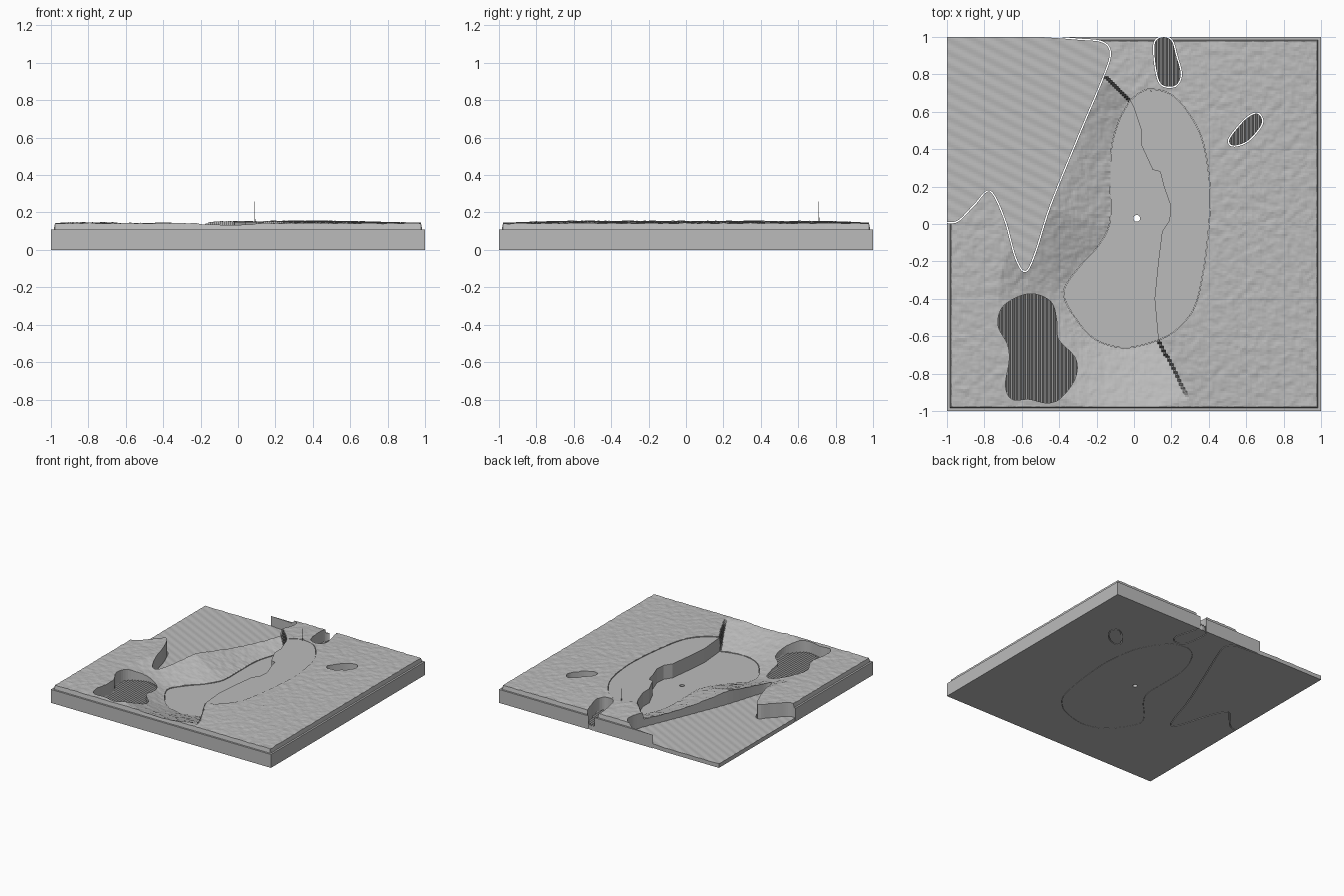
import bpy
import bmesh
import math
from mathutils import Vector, noise, kdtree

default_cube = bpy.data.objects.get("Cube")
if default_cube:
    bpy.data.objects.remove(default_cube, do_unlink=True)

grey = bpy.data.materials.new("plain grey")
grey.use_nodes = True
grey.diffuse_color = (0.5, 0.5, 0.5, 1)
grey.node_tree.nodes["Principled BSDF"].inputs["Base Color"].default_value = (0.5, 0.5, 0.5, 1)


def make_object(name, bm):
    bmesh.ops.recalc_face_normals(bm, faces=bm.faces[:])
    mesh = bpy.data.meshes.new(name)
    bm.to_mesh(mesh)
    bm.free()
    mesh.materials.append(grey)
    obj = bpy.data.objects.new(name, mesh)
    bpy.context.scene.collection.objects.link(obj)
    return obj


def smooth(points, closed=False, steps=6):
    """Rounded curve through the given points."""
    pts = [Vector(p) for p in points]
    count = len(pts)

    def at(i):
        return pts[i % count] if closed else pts[max(0, min(count - 1, i))]

    curve = []
    for i in range(count if closed else count - 1):
        a, b, c, d = (at(i + k) for k in (-1, 0, 1, 2))
        for s in range(steps):
            t = s / steps
            curve.append(b + (c - a) * t / 2
                         + (a - b * 2.5 + c * 2 - d / 2) * t ** 2
                         + (b * 3 - a - c * 3 + d) * t ** 3 / 2)
    return curve if closed else curve + [pts[-1]]


def expand(outline, gap):
    """Push a closed outline outwards by the width of the gap."""
    count = len(outline)
    area = sum(outline[i - 1].cross(outline[i]) for i in range(count))
    side = math.copysign(gap, area)
    result = []
    for i, point in enumerate(outline):
        along = (outline[(i + 1) % count] - outline[i - 1]).normalized()
        result.append(point + Vector((along.y, -along.x)) * side)
    return result


def prism(name, outline, bottom, top):
    bm = bmesh.new()
    face = bm.faces.new([bm.verts.new((p.x, p.y, bottom)) for p in outline])
    grown = bmesh.ops.extrude_face_region(bm, geom=[face])["geom"]
    for v in grown:
        if isinstance(v, bmesh.types.BMVert):
            v.co.z = top
    return make_object(name, bm)


def relief(name, xs, ys, height, bottom=0):
    """Closed block whose top follows a height function."""
    bm = bmesh.new()
    rows = [[bm.verts.new((x, y, height(x, y))) for x in xs] for y in ys]
    for low, high in zip(rows, rows[1:]):
        for i in range(len(xs) - 1):
            bm.faces.new((low[i], low[i + 1], high[i + 1], high[i]))
    rim = [e for e in bm.edges if e.is_boundary]
    skirt = bmesh.ops.extrude_edge_only(bm, edges=rim)["geom"]
    for v in skirt:
        if isinstance(v, bmesh.types.BMVert):
            v.co.z = bottom
    bmesh.ops.holes_fill(bm, edges=[e for e in bm.edges if e.is_boundary])
    return make_object(name, bm)


def carve(obj, cutters, operation="DIFFERENCE"):
    """Apply boolean cuts and discard the cutters."""
    for cutter in cutters:
        cutter.hide_render = True
        mod = obj.modifiers.new("cut", "BOOLEAN")
        mod.operation = operation
        mod.solver = "MANIFOLD"
        mod.object = cutter
    bpy.context.view_layer.update()
    graph = bpy.context.evaluated_depsgraph_get()
    mesh = bpy.data.meshes.new_from_object(obj.evaluated_get(graph))
    obj.modifiers.clear()
    obj.data = mesh
    for cutter in cutters:
        bpy.data.objects.remove(cutter, do_unlink=True)


def span(start, end, step):
    count = max(1, round((end - start) / step))
    return [start + (end - start) * i / count for i in range(count + 1)]


# Outlines of the shore, lake, fault line and hollows
shore = smooth([(-.5, 1), (-.3, .985), (-.17, .97), (-.13, .91), (-.17, .78), (-.3, .47),
                (-.45, .1), (-.53, -.15), (-.58, -.25), (-.63, -.18), (-.69, .03),
                (-.77, .18), (-.86, .1), (-.94, .02), (-1, .01)]) + [Vector((-1, 1))]
fault = [Vector(p) for p in [(-.02, .66), (0, .62), (.04, .5), (.04, .42), (.1, .29),
                             (.14, .28), (.16, .2), (.195, .1), (.19, .02), (.15, -.04),
                             (.13, -.2), (.11, -.4), (.13, -.62)]]
east_bank = smooth([fault[0], (.03, .7), (.09, .72), (.2, .69), (.3, .58), (.37, .43),
                    (.405, .2), (.4, 0), (.37, -.25), (.32, -.45), (.22, -.57), fault[-1]])
west_bank = smooth([fault[-1], (.03, -.65), (-.07, -.66), (-.2, -.62), (-.3, -.52),
                    (-.375, -.37), (-.3, -.24), (-.2, -.13), (-.13, 0), (-.125, .2),
                    (-.12, .4), (-.08, .55), fault[0]])
hollows = {
    "front_hollow": [(-.56, -.38), (-.45, -.42), (-.42, -.52), (-.41, -.62), (-.32, -.72),
                     (-.32, -.82), (-.39, -.92), (-.46, -.95), (-.56, -.93), (-.65, -.93),
                     (-.68, -.86), (-.66, -.73), (-.67, -.64), (-.72, -.54), (-.69, -.44)],
    "back_hollow": [(.11, .96), (.15, .998), (.2, .98), (.225, .9), (.25, .8), (.22, .74),
                    (.15, .745), (.12, .82)],
    "side_hollow": [(.51, .45), (.53, .42), (.6, .44), (.66, .5), (.685, .55), (.66, .59),
                    (.61, .57), (.56, .52)],
}

# Ground falls towards the sunken western half of the lake
bank_tree = kdtree.KDTree(len(west_bank))
for index, p in enumerate(west_bank):
    bank_tree.insert((p.x, p.y, 0), index)
bank_tree.balance()
fault_line = [Vector((-.17, .8))] + fault + [Vector((.3, -.95))]


def west_of_fault(x, y):
    for a, b in zip(fault_line, fault_line[1:]):
        if b.y <= y <= a.y:
            return x < a.x + (b.x - a.x) * (a.y - y) / (a.y - b.y)
    return x < (fault_line[0].x if y > 0 else fault_line[-1].x)


def ground(x, y):
    if max(abs(x), abs(y)) > .982:
        return .11
    z = .142 + .015 * (1 - x * x) * (1 - y ** 4)
    if west_of_fault(x, y):
        distance = bank_tree.find((x, y, 0))[2]
        z = .038 + (min(z, .145) - .038) * min(1, distance / .35)
    bumps = noise.noise(Vector((x * 22, y * 22, 0))) + noise.noise(Vector((x * 47, y * 47, 5))) / 2
    return z + .004 * bumps


lines = [-1, -.985] + span(-.978, .978, .0105) + [.985, 1]
terrain = relief("terrain_base", lines, lines, ground)

# Openings for the loose pieces
cutters = [prism("shore_cutter", expand(shore, .007), -.1, 1),
           prism("lake_cutter", expand(east_bank[:-1] + west_bank[:-1], .002), -.1, 1)]
for name, points in hollows.items():
    floor = .015 if name == "front_hollow" else -.1
    cutters.append(prism(name + "_cutter", expand(smooth(points, True), .007), floor, 1))
carve(terrain, cutters)

# Rippled sea piece
sea = relief("sea", span(-1.05, -.05, .012), span(-.3, 1.05, .012),
             lambda x, y: .033 + .0015 * math.sin(x * 45 + y * 90))
carve(sea, [prism("sea_outline", shore, -.1, 1)], "INTERSECT")

# Ridged floors of the hollows
for name, points in hollows.items():
    outline = smooth(points, True)
    if name == "front_hollow":
        outline = expand(outline, .009)
    left, right = (round(f(p.x for p in outline) * 100) for f in (min, max))
    xs = [i / 100 for i in range(left - 2, right + 3)]
    ys = [f(p.y for p in outline) + d for f, d in ((min, -.02), (max, .02))]
    piece = relief(name + "_floor", xs, ys,
                   lambda x, y: .03 + .025 * (round(x * 100) % 2),
                   .01 if name == "front_hollow" else 0)
    carve(piece, [prism(name + "_outline", outline, -.1, 1)], "INTERSECT")

# Lake: raised eastern half and sunken western half with a round hole
prism("lake_east", east_bank + fault[-2:0:-1], 0, .15)
lake_west = prism("lake_west", west_bank + fault[1:-1], 0, .035)
ring = [Vector((.015 + .018 * math.cos(a), .03 + .018 * math.sin(a)))
        for a in span(0, math.tau, math.tau / 24)[:-1]]
carve(lake_west, [prism("hole_cutter", ring, -.1, 1)])

# Thin marker pin at the head of the lake
pin = bmesh.new()
bmesh.ops.create_cone(pin, cap_ends=True, segments=6, radius1=.003, radius2=.001, depth=.12)
bmesh.ops.translate(pin, verts=pin.verts[:], vec=(.09, .71, .2))
make_object("marker_pin", pin)
